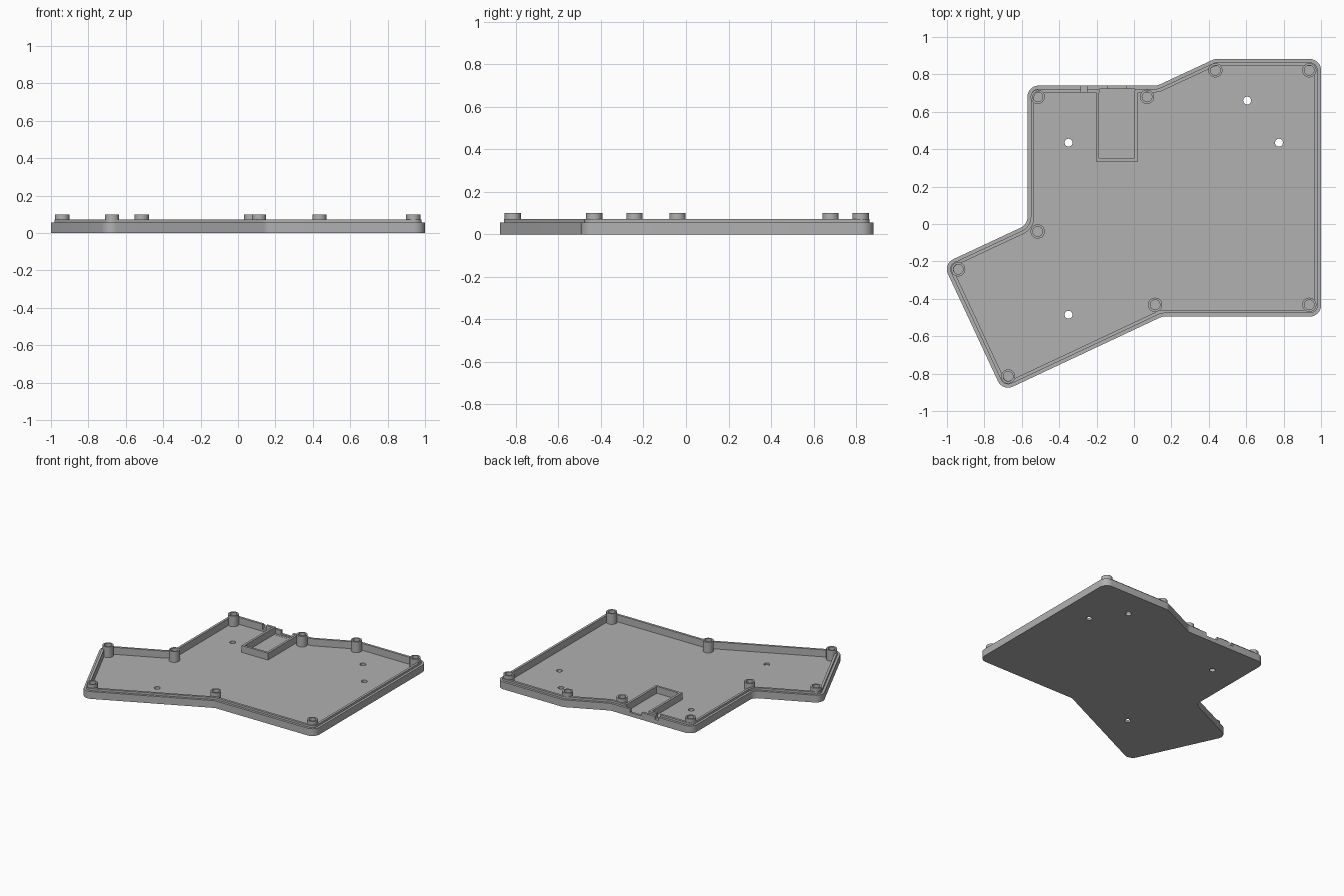
import bpy, bmesh, math
from mathutils import Vector

cube = bpy.data.objects.get("Cube")
if cube:
    bpy.data.objects.remove(cube, do_unlink=True)

grey = bpy.data.materials.new("plain grey")
grey.use_nodes = True
COLOUR = (0.44, 0.44, 0.44, 1)
grey.diffuse_color = COLOUR
grey.node_tree.nodes["Principled BSDF"].inputs["Base Color"].default_value = COLOUR

FLOOR, RIM, LIP, BOSS = 0.018, 0.056, 0.072, 0.1
RADIUS = 0.06

# Sharp corners of the case, clockwise from the back right
CORNERS = [(-0.57, 0.74), (0.125, 0.74), (0.43, 0.882), (1, 0.882), (1, -0.495),
           (0.15, -0.495), (-0.702, -0.895), (-1.02, -0.213), (-0.57, -0.003)]


def outline(inset, steps=8):
    """Rounded outline moved inward by inset, always with the same point count."""
    pts = [Vector(c) for c in CORNERS]
    ring = []
    for i, p in enumerate(pts):
        a = (p - pts[i - 1]).normalized()
        b = (pts[(i + 1) % len(pts)] - p).normalized()
        na, nb = Vector((a.y, -a.x)), Vector((b.y, -b.x))
        side = 1 if a.cross(b) < 0 else -1       # convex or hollow corner
        mitre = (na + nb) / (1 + na.dot(nb))
        centre = p + mitre * RADIUS * side
        r = RADIUS - side * inset
        start, turn = math.atan2(-na.y * side, -na.x * side), math.atan2(a.cross(b), a.dot(b))
        for k in range(steps + 1):
            t = start + turn * k / steps
            ring.append(centre + Vector((math.cos(t), math.sin(t))) * r)
    return ring


def circle(x, y, r, n=32):
    return [Vector((x + r * math.cos(2 * math.pi * k / n),
                    y + r * math.sin(2 * math.pi * k / n))) for k in range(n)]


def loft(bm, sections):
    """Join (ring, height) sections with quads and cap both ends."""
    rings = [[bm.verts.new((p[0], p[1], z)) for p in ring] for ring, z in sections]
    for low, high in zip(rings, rings[1:]):
        for k in range(len(low)):
            j = (k + 1) % len(low)
            bm.faces.new((low[k], low[j], high[j], high[k]))
    bm.faces.new(rings[0])
    bm.faces.new(rings[-1])


def box(bm, x0, x1, y0, y1, z0, z1):
    ring = [(x0, y0), (x1, y0), (x1, y1), (x0, y1)]
    loft(bm, [(ring, z0), (ring, z1)])


def finish(bm, name):
    bmesh.ops.recalc_face_normals(bm, faces=bm.faces)
    mesh = bpy.data.meshes.new(name)
    bm.to_mesh(mesh)
    bm.free()
    mesh.materials.append(grey)
    obj = bpy.data.objects.new(name, mesh)
    bpy.context.collection.objects.link(obj)
    return obj


def smooth(obj):
    bpy.ops.object.select_all(action='DESELECT')
    obj.select_set(True)
    bpy.context.view_layer.objects.active = obj
    bpy.ops.object.shade_smooth_by_angle(angle=math.radians(30))


# Shallow case: floor, outer wall, stepped lip
bm = bmesh.new()
loft(bm, [(outline(0), 0), (outline(0), RIM), (outline(0.018), RIM),
          (outline(0.018), LIP), (outline(0.036), LIP), (outline(0.036), FLOOR)])
case = finish(bm, "case_bottom")

# Cutter: floor holes, cable slot, port opening and lip clearance
bm = bmesh.new()
for x, y in [(-0.35, 0.435), (0.605, 0.66), (0.775, 0.435), (-0.35, -0.485)]:
    ring = circle(x, y, 0.021)
    loft(bm, [(ring, -0.05), (ring, 0.05)])
box(bm, -0.284, -0.252, 0.68, 0.78, 0.034, 0.15)
box(bm, -0.185, 0.005, 0.69, 0.722, FLOOR + 0.001, 0.15)
cutter = finish(bm, "case_cutter")
bm = bmesh.new()
box(bm, -0.14, -0.042, 0.68, 0.78, 0.03, 0.15)
port_cutter = finish(bm, "port_cutter")

for tool in (cutter, port_cutter):
    mod = case.modifiers.new(tool.name, 'BOOLEAN')
    mod.operation, mod.solver, mod.object = 'DIFFERENCE', 'EXACT', tool
    bpy.context.view_layer.objects.active = case
    bpy.ops.object.modifier_apply(modifier=mod.name)
for tool in (cutter, port_cutter):
    bpy.data.objects.remove(tool, do_unlink=True)
smooth(case)

# Hollow screw bosses around the edge
bosses = [(-0.515, 0.68), (0.07, 0.68), (0.435, 0.822), (0.937, 0.822), (0.937, -0.432),
          (0.113, -0.432), (-0.673, -0.815), (-0.94, -0.242), (-0.515, -0.04)]
for i, (x, y) in enumerate(bosses):
    bm = bmesh.new()
    profile = [(0.038, 0.01), (0.038, BOSS), (0.026, BOSS), (0.026, FLOOR + 0.002)]
    loft(bm, [(circle(x, y, r), z) for r, z in profile])
    smooth(finish(bm, f"screw_boss_{i + 1}"))

# U-shaped wall holding the controller board
bm = bmesh.new()
wall = [(-0.203, 0.715), (-0.203, 0.335), (0.021, 0.335), (0.021, 0.715),
        (0.004, 0.715), (0.004, 0.352), (-0.186, 0.352), (-0.186, 0.715)]
loft(bm, [(wall, 0.01), (wall, LIP - 0.001)])
finish(bm, "controller_tray_wall")
